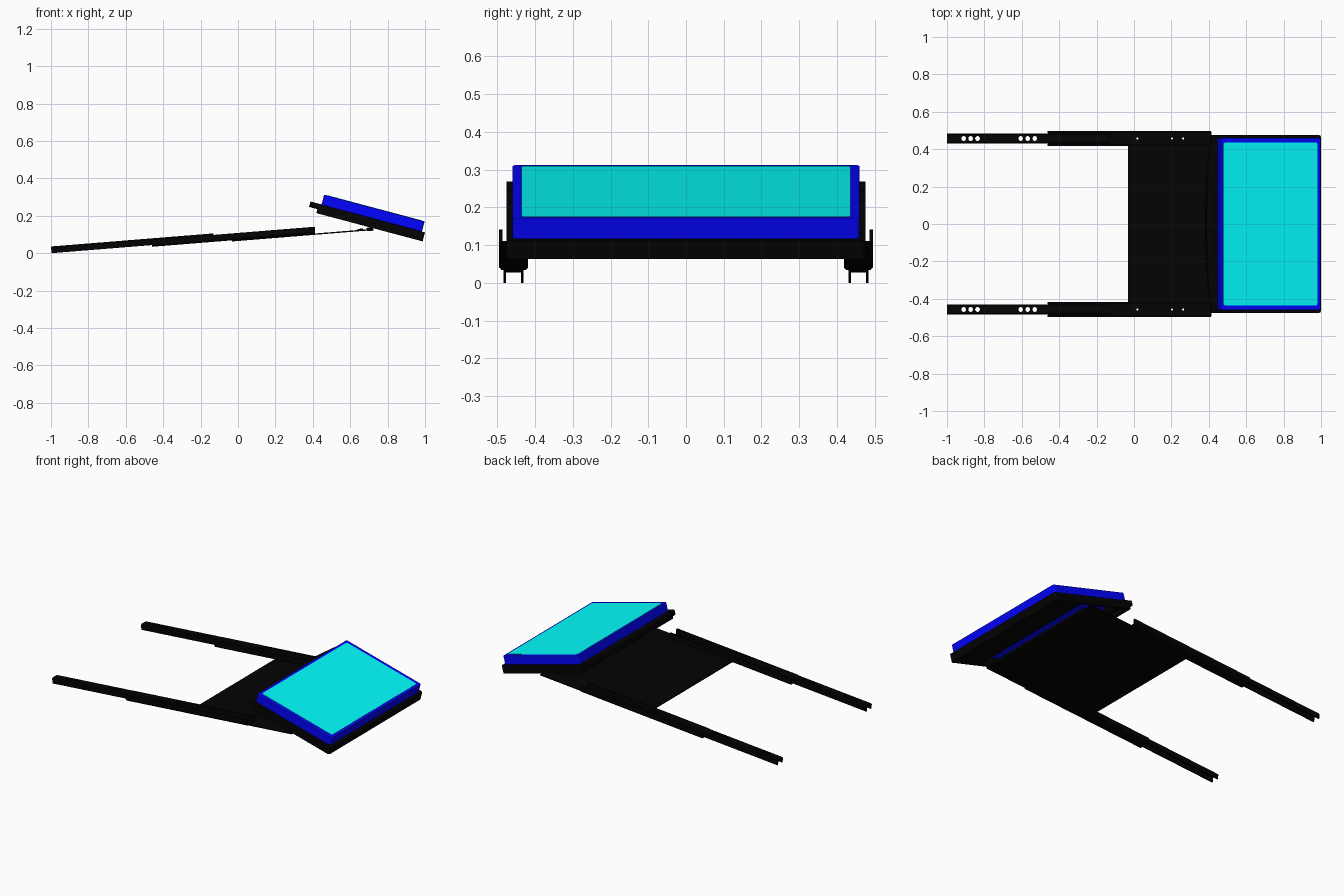
import bpy, bmesh, math

if "Cube" in bpy.data.objects:
    bpy.data.objects.remove(bpy.data.objects["Cube"])

def material(name, rgb):
    m = bpy.data.materials.new(name)
    m.diffuse_color = (*rgb, 1)
    m.use_nodes = True
    m.node_tree.nodes["Principled BSDF"].inputs["Base Color"].default_value = m.diffuse_color
    return m

BLACK = material("black", (0.001, 0.001, 0.001))
BLUE = material("blue", (0.001, 0.001, 1.0))
TEAL = material("teal", (0.001, 1.0, 1.0))

# Two tilted working frames: origin and tilt about y
RAIL = ((-0.997, 0, 0.0), math.radians(-4.6))
TRAY = ((0.987, 0, 0.063), math.radians(14.9))

def finish(name, bm, frame, mat, bevel=0):
    bmesh.ops.recalc_face_normals(bm, faces=bm.faces)
    me = bpy.data.meshes.new(name)
    bm.to_mesh(me)
    bm.free()
    ob = bpy.data.objects.new(name, me)
    bpy.context.collection.objects.link(ob)
    ob.location, ob.rotation_euler = frame[0], (0, frame[1], 0)
    if mat:
        me.materials.append(mat)
    else:
        ob.hide_render = True
        ob.hide_set(True)
    if bevel:
        b = ob.modifiers.new("bevel", 'BEVEL')
        b.width, b.segments = bevel, 2
    return ob

def prism(bm, pts, vec):
    f = bm.faces.new([bm.verts.new(p) for p in pts])
    g = bmesh.ops.extrude_face_region(bm, geom=[f])['geom']
    vs = [v for v in g if isinstance(v, bmesh.types.BMVert)]
    bmesh.ops.translate(bm, verts=vs, vec=vec)

def box(bm, x0, x1, y0, y1, z0, z1):
    prism(bm, [(x0, y0, z0), (x1, y0, z0), (x1, y1, z0), (x0, y1, z0)], (0, 0, z1 - z0))

def rounded(x0, x1, y, r, z, n=5):
    pts = []
    for i, (cx, cy) in enumerate([(x1-r, y-r), (x0+r, y-r), (x0+r, r-y), (x1-r, r-y)]):
        for k in range(n + 1):
            a = math.pi / 2 * (i + k / n)
            pts.append((cx + r * math.cos(a), cy + r * math.sin(a), z))
    return pts

def mirror_y(ob):
    m = ob.modifiers.new("mirror", 'MIRROR')
    m.use_axis = (False, True, False)

def cut(ob, cutter):
    m = ob.modifiers.new("cut", 'BOOLEAN')
    m.operation, m.object, m.solver = 'DIFFERENCE', cutter, 'EXACT'

# Helper cylinders for the screw holes
bm = bmesh.new()
holes = [(x, 0.013) for x in (-0.91, -0.873, -0.836, -0.605, -0.568, -0.53)]
holes += [(x, 0.006) for x in (0.015, 0.2, 0.26)]
for x, r in holes:
    t = (x + 0.999) / math.cos(RAIL[1])
    for s in (-1, 1):
        prism(bm, [(t + r * math.cos(k * math.pi / 8), s * 0.457 + r * math.sin(k * math.pi / 8), -0.1)
                   for k in range(16)], (0, 0, 0.2))
hole_cutter = finish("hole_cutter", bm, RAIL, None)

# Sliding inner rail: downward U channel
def rail(name, t0, t1, profile):
    bm = bmesh.new()
    prism(bm, [(t0, y, z) for y, z in profile], (t1 - t0, 0, 0))
    ob = finish(name, bm, RAIL, BLACK)
    mirror_y(ob)
    cut(ob, hole_cutter)

rail("inner_rail", 0, 0.872,
     [(0.43, 0), (0.43, 0.029), (0.435, 0.036), (0.479, 0.036), (0.484, 0.029),
      (0.484, 0), (0.477, 0), (0.477, 0.028), (0.437, 0.028), (0.437, 0)])

# Fixed outer rail: upward channel that holds the inner rail
rail("outer_rail", 0.538, 1.414,
     [(0.424, -0.009), (0.418, -0.003), (0.418, 0.028), (0.428, 0.028), (0.428, -0.003),
      (0.486, -0.003), (0.486, 0.028), (0.496, 0.028), (0.496, -0.001), (0.489, -0.009)])

# Sheet under the rails, reaching below the tray, with stiffening ribs
bm = bmesh.new()
box(bm, 0.968, 1.72, -0.474, 0.474, -0.015, -0.008)
base = finish("base_sheet", bm, RAIL, BLACK)
cut(base, hole_cutter)
bm = bmesh.new()
box(bm, 1.69, 1.725, -0.41, 0.41, -0.018, 0.0)
box(bm, 1.64, 1.67, -0.41, 0.41, -0.010, -0.002)
finish("sheet_ribs", bm, RAIL, BLACK)

# Tray: solid lower half, open under the display towards the rear
bm = bmesh.new()
prism(bm, rounded(-0.588, 0, 0.475, 0.012, 0), (0, 0, 0.05))
tray = finish("tray", bm, TRAY, BLACK)
bm = bmesh.new()
box(bm, -0.565, -0.21, -0.455, 0.455, -0.02, 0.08)
cut(tray, finish("opening_cutter", bm, TRAY, None))

# Rear lip of the tray with a gently bowed edge
bm = bmesh.new()
arc = [(-0.605 - 0.029 * (1 - (k / 8) ** 2), 0.475 * k / 8, 0.022) for k in range(-8, 9)]
prism(bm, arc + [(-0.515, 0.475, 0.022), (-0.515, -0.475, 0.022)], (0, 0, 0.03))
finish("tray_lip", bm, TRAY, BLACK)

# Display body and its screen
bm = bmesh.new()
prism(bm, rounded(-0.573, -0.017, 0.46, 0.01, 0.05), (0, 0, 0.056))
finish("display_body", bm, TRAY, BLUE, 0.003)
bm = bmesh.new()
prism(bm, rounded(-0.556, -0.034, 0.436, 0.012, 0.1), (0, 0, 0.0075))
finish("screen", bm, TRAY, TEAL)
